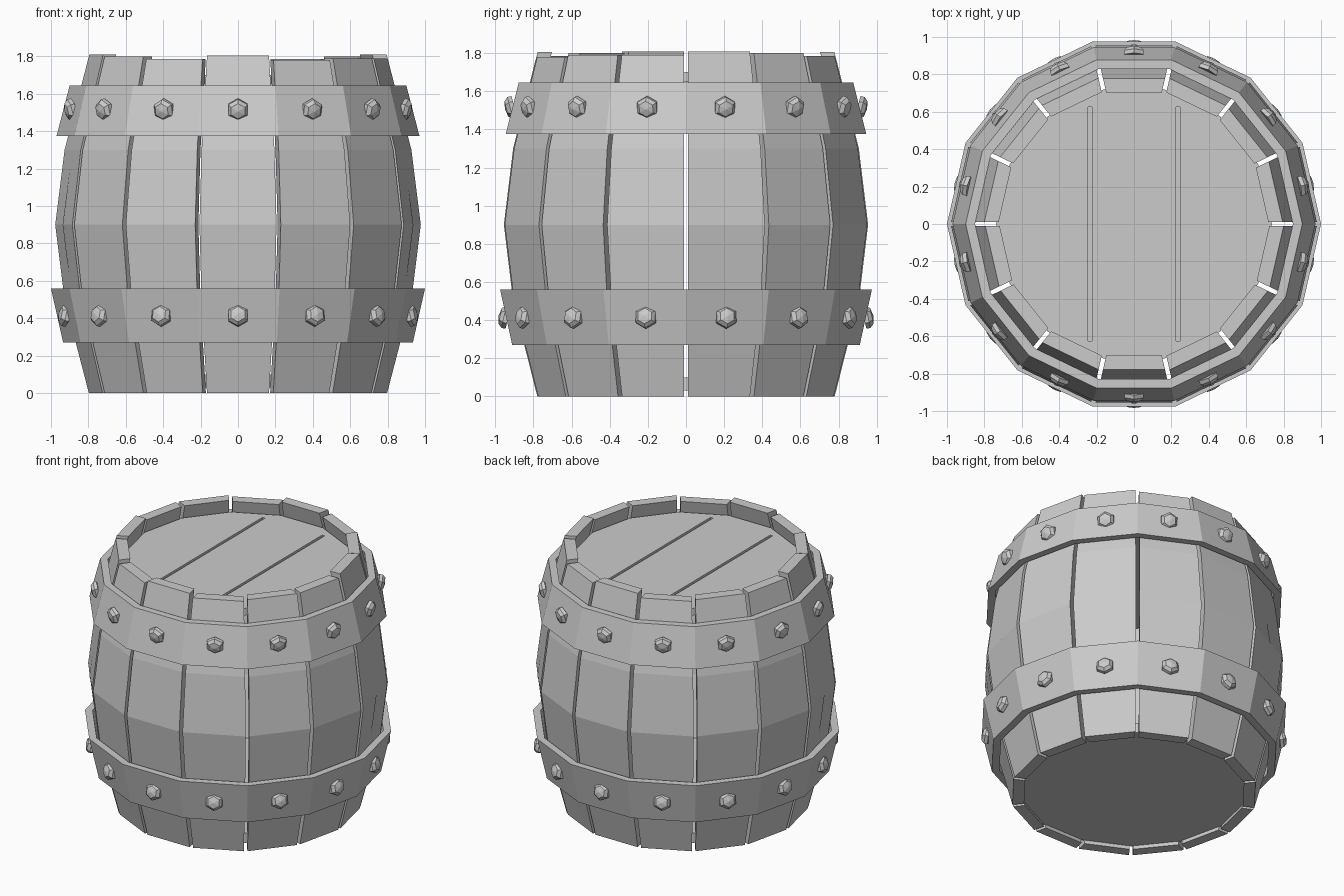
import bpy, bmesh
from math import pi, cos, sin, tan
from mathutils import Matrix, Vector

if "Cube" in bpy.data.objects:
    bpy.data.objects.remove(bpy.data.objects["Cube"], do_unlink=True)

SIDES = 14
STEP = 2 * pi / SIDES
FLAT = cos(STEP / 2)          # corner radius to face distance
SLOPE = tan(STEP / 2)
GAP = 0.012                   # half the slit between staves
WALL = 0.075

grey = bpy.data.materials.new("plain_grey")
grey.use_nodes = True
grey.diffuse_color = (0.6, 0.6, 0.6, 1)
bsdf = next(n for n in grey.node_tree.nodes if n.type == 'BSDF_PRINCIPLED')
bsdf.inputs["Base Color"].default_value = (0.6, 0.6, 0.6, 1)
bsdf.inputs["Roughness"].default_value = 0.8


def finish(bm, name, closed=True):
    if closed:
        bmesh.ops.recalc_face_normals(bm, faces=bm.faces)
    mesh = bpy.data.meshes.new(name)
    bm.to_mesh(mesh)
    bm.free()
    mesh.materials.append(grey)
    obj = bpy.data.objects.new(name, mesh)
    bpy.context.collection.objects.link(obj)
    return obj


def skin(bm, loops, wrap=False, caps=True):
    """Join matching vertex loops with quads."""
    rows = [[bm.verts.new(p) for p in loop] for loop in loops]
    pairs = list(zip(rows, rows[1:])) + ([(rows[-1], rows[0])] if wrap else [])
    for a, b in pairs:
        for i in range(len(a)):
            j = (i + 1) % len(a)
            bm.faces.new((a[i], a[j], b[j], b[i]))
    if caps and not wrap:
        bm.faces.new(rows[0][::-1])
        bm.faces.new(rows[-1])


def ring(radius, z):
    """Polygon whose flat sides line up with the staves."""
    angles = [(k + 0.5) * STEP - pi / 2 for k in range(SIDES)]
    return [(radius * cos(a), radius * sin(a), z) for a in angles]


def around(k):
    return Matrix.Rotation(k * STEP, 4, 'Z')


# Bulging stave outline: (height, corner radius)
PROFILE = [(0, 0.80), (0.5, 0.93), (0.9, 0.98), (1.3, 0.93), (1.8, 0.80)]


def face_distance(z):
    for (z0, r0), (z1, r1) in zip(PROFILE, PROFILE[1:]):
        if z <= z1:
            break
    return FLAT * (r0 + (r1 - r0) * (z - z0) / (z1 - z0))


# Staves with slightly uneven tops
TOPS = [1.805, 1.78, 1.79, 1.79, 1.81, 1.80, 1.785]
for k in range(SIDES):
    top = TOPS[k % len(TOPS)]
    loops = []
    for z in [p[0] for p in PROFILE[:-1]] + [top]:
        out = face_distance(z)
        inn = out - WALL
        wo, wi = out * SLOPE - GAP, inn * SLOPE - GAP
        loops.append([(-wo, -out, z), (wo, -out, z), (wi, -inn, z), (-wi, -inn, z)])
    bm = bmesh.new()
    skin(bm, loops)
    bm.transform(around(k))
    finish(bm, f"stave_{k + 1}")

# Thin split marks in the wood, following the bend of each stave
MARKS = [(0.60, 1.01), (0.59, 1.06), (0.55, 0.97), (0.61, 1.10),
         (0.64, 1.21), (0.60, 1.07), (0.60, 1.03)]
bm = bmesh.new()
for k in range(SIDES):
    low, high = MARKS[k % len(MARKS)]
    outline = [(0, low), (0.011, 0.73), (0.014, 0.9), (0, high),
               (-0.014, 0.9), (-0.011, 0.73)]
    v = [bm.verts.new(around(k) @ Vector((x, -face_distance(z) - 0.003, z)))
         for x, z in outline]
    for ids in ((0, 1, 5), (1, 2, 4, 5), (2, 3, 4)):
        bm.faces.new([v[i] for i in ids])
finish(bm, "wood_splits", closed=False)


# Hoops and their studs
def hoop(name, z0, r0, z1, r1, stud_z):
    bm = bmesh.new()
    skin(bm, [ring(r0, z0), ring(r1, z1), ring(r1 - 0.05, z1), ring(r0 - 0.05, z0)],
         wrap=True)
    finish(bm, name)

    normal = Vector((0, -(z1 - z0), (r1 - r0) * FLAT)).normalized()
    t = (stud_z - z0) / (z1 - z0)
    base = Vector((0, -(r0 + (r1 - r0) * t) * FLAT, stud_z))
    side = Vector((1, 0, 0))
    up = normal.cross(side)
    bm = bmesh.new()
    for k in range(SIDES):
        rows = []
        for radius, lift in ((0.06, -0.01), (0.06, 0.012), (0.042, 0.032)):
            rows.append([around(k) @ (base + normal * lift
                         + side * (radius * sin(i * pi / 3))
                         + up * (radius * cos(i * pi / 3))) for i in range(6)])
        skin(bm, rows)
    # raise each flat cap to a shallow point
    caps = [f for f in bm.faces if len(f.verts) == 6]
    bm.normal_update()
    bmesh.ops.recalc_face_normals(bm, faces=bm.faces)
    for f in caps[1::2]:
        lift = f.normal * 0.009
        for v in bmesh.ops.poke(bm, faces=[f])['verts']:
            v.co += lift
    finish(bm, name + "_studs")


hoop("lower_hoop", 0.27, 0.935, 0.56, 1.0, 0.415)
hoop("upper_hoop", 1.375, 0.97, 1.645, 0.90, 1.515)


# Round boards closing both ends
def board(name, radius, z0, z1):
    bm = bmesh.new()
    skin(bm, [ring(radius, z0), ring(radius, z1)])
    return finish(bm, name)


board("bottom_board", 0.735, 0.03, 0.10)
lid = board("lid", 0.737, 1.65, 1.70)

# Two plank grooves cut in the lid
bm = bmesh.new()
for x in (-0.235, 0.235):
    bmesh.ops.create_cube(bm, matrix=Matrix.Translation((x, 0, 1.70))
                          @ Matrix.Diagonal((0.02, 1.25, 0.03, 1)))
cutter = finish(bm, "groove_cutter")
cutter.hide_render = True
cut = lid.modifiers.new("grooves", 'BOOLEAN')
cut.operation = 'DIFFERENCE'
cut.solver = 'EXACT'
cut.object = cutter
graph = bpy.context.evaluated_depsgraph_get()
carved = bpy.data.meshes.new_from_object(lid.evaluated_get(graph))
lid.modifiers.clear()
lid.data = carved
bpy.data.objects.remove(cutter, do_unlink=True)
